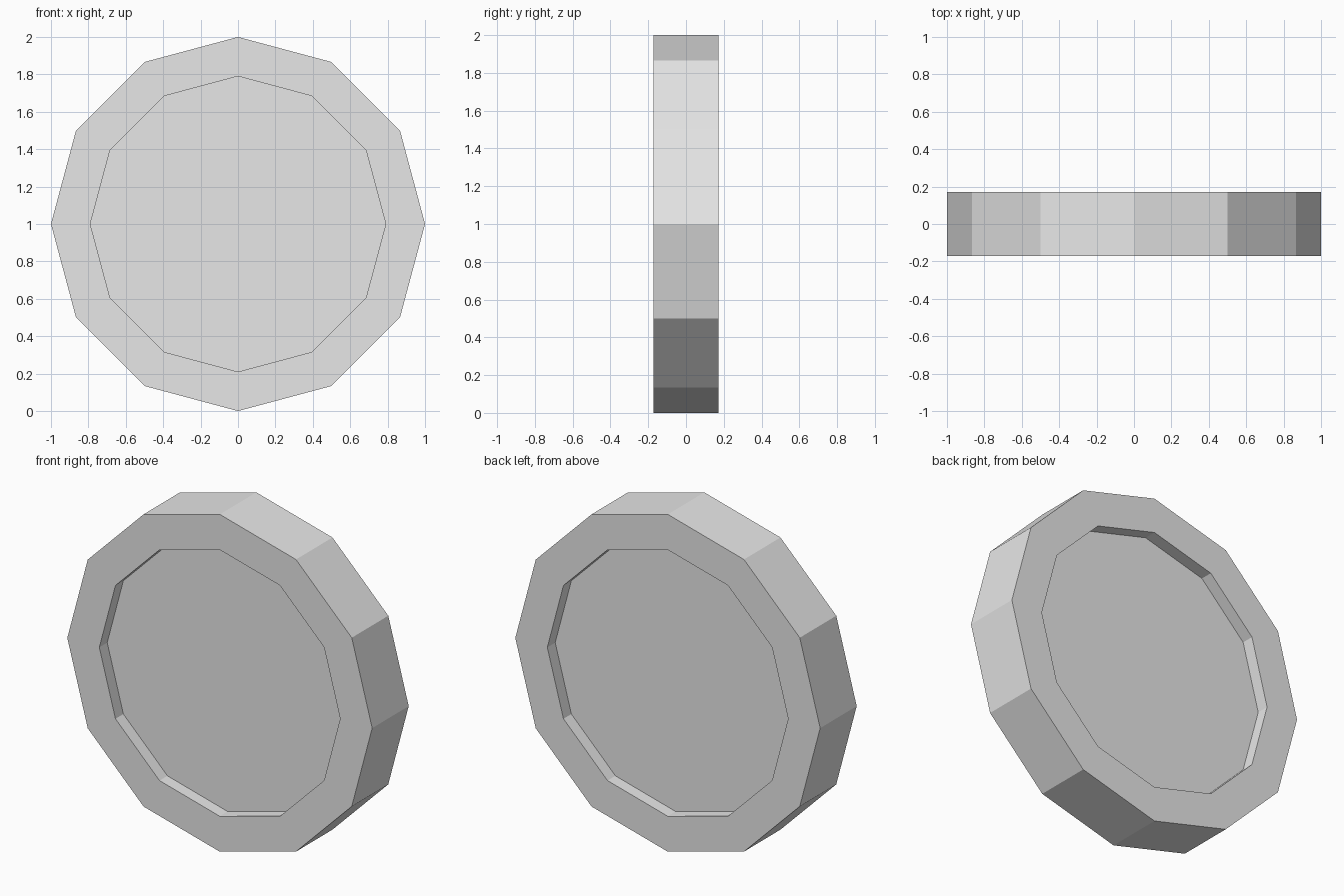
import bpy
import bmesh
from math import cos, pi
from mathutils import Matrix, Vector

cube = bpy.data.objects.get("Cube")
if cube:
    bpy.data.objects.remove(cube, do_unlink=True)

SIDES = 12
RADIUS = 1.0
INNER_RADIUS = 0.79
THICKNESS = 0.342
RECESS = 0.074

# Plain grey material
grey = bpy.data.materials.new("light grey")
grey.use_nodes = True
colour = (0.8, 0.8, 0.8, 1.0)
grey.diffuse_color = colour
grey.node_tree.nodes["Principled BSDF"].inputs["Base Color"].default_value = colour

# Twelve-sided disc standing on a corner, its axis along y
bm = bmesh.new()
stand_up = Matrix.Translation((0, 0, RADIUS)) @ Matrix.Rotation(pi / 2, 4, 'X')
bmesh.ops.create_cone(bm, cap_ends=True, segments=SIDES, radius1=RADIUS,
                      radius2=RADIUS, depth=THICKNESS, matrix=stand_up)
bm.normal_update()

# Raised rim with a sunken panel on both the front and the back
caps = [f for f in bm.faces if len(f.verts) == SIDES]
rim_width = (RADIUS - INNER_RADIUS) * cos(pi / SIDES)
for cap in caps:
    inward = Vector((0, -1 if cap.normal.y > 0 else 1, 0))
    bmesh.ops.inset_region(bm, faces=[cap], thickness=rim_width, use_even_offset=True)
    panel = bmesh.ops.extrude_discrete_faces(bm, faces=[cap])["faces"][0]
    bmesh.ops.translate(bm, verts=panel.verts, vec=inward * RECESS)
bmesh.ops.recalc_face_normals(bm, faces=bm.faces)

mesh = bpy.data.meshes.new("rimmed_disc")
bm.to_mesh(mesh)
bm.free()
mesh.materials.append(grey)
disc = bpy.data.objects.new("rimmed_disc", mesh)
bpy.context.collection.objects.link(disc)
